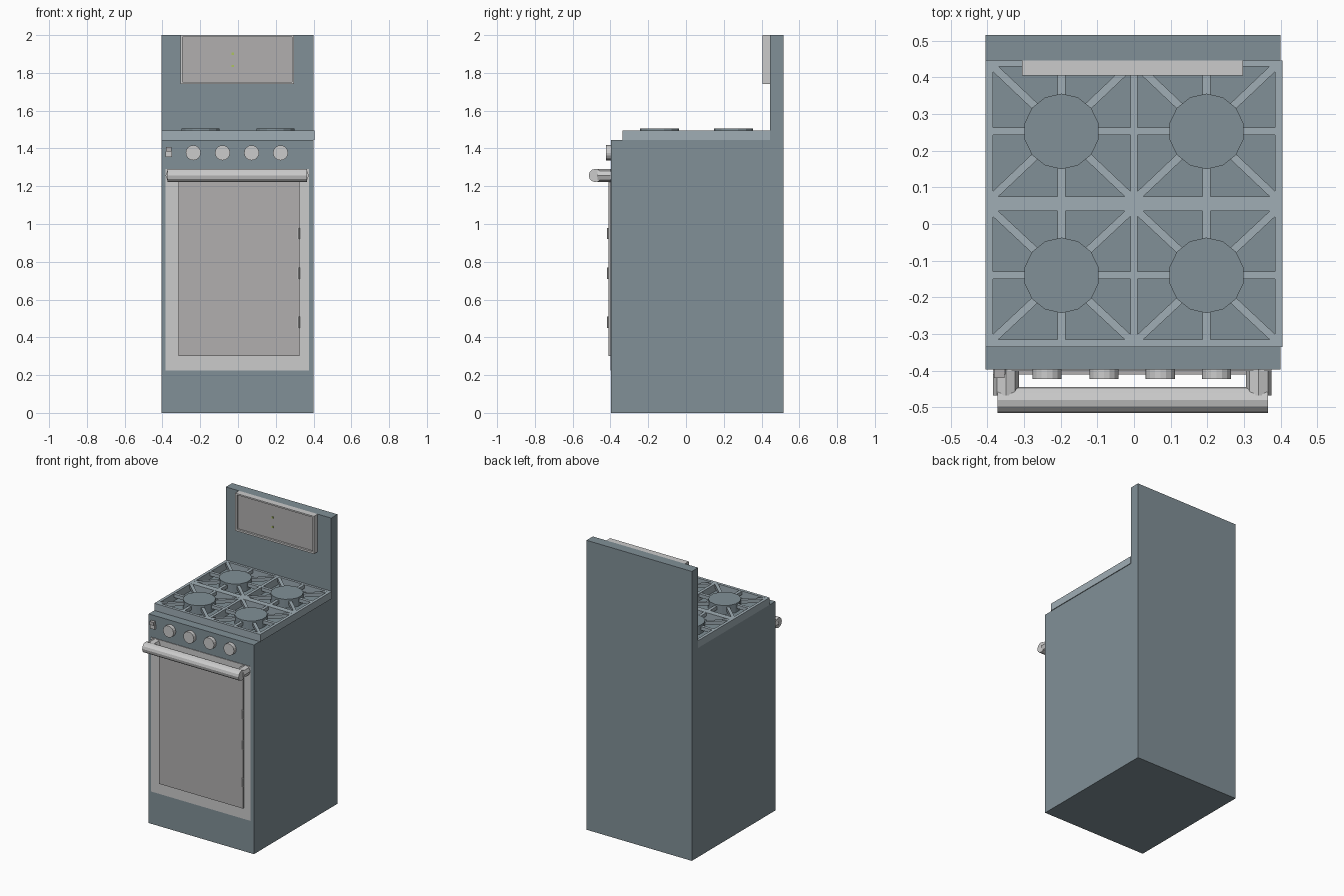
import bpy, bmesh, math
from mathutils import Matrix, Vector

if "Cube" in bpy.data.objects:
    bpy.data.objects.remove(bpy.data.objects["Cube"])


def material(name, rgb):
    m = bpy.data.materials.new(name)
    m.diffuse_color = (*rgb, 1)
    m.use_nodes = True
    m.node_tree.nodes["Principled BSDF"].inputs["Base Color"].default_value = m.diffuse_color
    return m


STEEL = material("blue_grey", (0.22, 0.28, 0.31))
GRATE = material("light_blue_grey", (0.35, 0.42, 0.46))
TRIM = material("pale_grey", (0.62, 0.65, 0.65))
GLASS = material("warm_grey", (0.44, 0.43, 0.43))
GREEN = material("display_green", (0.42, 0.55, 0.12))


def finish(name, bm, mat):
    me = bpy.data.meshes.new(name)
    bm.to_mesh(me)
    bm.free()
    me.materials.append(mat)
    ob = bpy.data.objects.new(name, me)
    bpy.context.collection.objects.link(ob)
    return ob


def add_box(bm, x0, x1, y0, y1, z0, z1):
    m = Matrix.Translation(((x0 + x1) / 2, (y0 + y1) / 2, (z0 + z1) / 2))
    bmesh.ops.create_cube(bm, size=1, matrix=m @ Matrix.Diagonal((x1 - x0, y1 - y0, z1 - z0, 1)))


def boxes(name, mat, *dims):
    bm = bmesh.new()
    for d in dims:
        add_box(bm, *d)
    return finish(name, bm, mat)


def cylinder(name, mat, a, b, r, sides, r2=None):
    """Cylinder from point a to point b."""
    a, b = Vector(a), Vector(b)
    d = b - a
    bm = bmesh.new()
    m = Matrix.Translation((a + b) / 2) @ d.to_track_quat('Z', 'Y').to_matrix().to_4x4()
    bmesh.ops.create_cone(bm, cap_ends=True, segments=sides, radius1=r,
                          radius2=r if r2 is None else r2, depth=d.length, matrix=m)
    return finish(name, bm, mat)


# Cabinet and tall back panel
boxes("cabinet", STEEL, (-0.405, 0.40, -0.397, 0.446, 0, 1.445))
boxes("back_panel", STEEL, (-0.405, 0.40, 0.446, 0.515, 0, 2.0))

# Hob frame: outer rim and centre cross
Z0, Z1 = 1.445, 1.495
boxes("hob_frame", GRATE,
      (-0.405, -0.385, -0.335, 0.446, Z0, Z1), (0.385, 0.405, -0.335, 0.446, Z0, Z1),
      (-0.01, 0.01, -0.315, 0.43, Z0, Z1),
      (-0.385, 0.385, -0.335, -0.315, Z0, Z1), (-0.385, 0.385, 0.43, 0.446, Z0, Z1),
      (-0.385, -0.01, 0.035, 0.075, Z0, Z1), (0.01, 0.385, 0.035, 0.075, Z0, Z1))

# Four burners, each with eight grate spokes reaching the frame
for i, (x0, x1) in enumerate(((-0.385, -0.01), (0.01, 0.385))):
    for j, (y0, y1) in enumerate(((-0.315, 0.035), (0.075, 0.43))):
        c = Vector(((x0 + x1) / 2, (y0 + y1) / 2, 0))
        cylinder(f"burner_{i}{j}", STEEL, (c.x, c.y, Z0), (c.x, c.y, 1.506), 0.103, 14)
        bm = bmesh.new()
        for sx in (-1, 0, 1):
            for sy in (-1, 0, 1):
                if sx == sy == 0:
                    continue
                v = Vector((sx * (x1 - x0) / 2, sy * (y1 - y0) / 2, 0))
                start = c + v.normalized() * 0.095
                mid, length = (start + c + v) / 2, v.length - 0.095
                m = (Matrix.Translation((mid.x, mid.y, 1.482))
                     @ Matrix.Rotation(math.atan2(v.y, v.x), 4, 'Z')
                     @ Matrix.Diagonal((length, 0.021, 0.024, 1)))
                bmesh.ops.create_cube(bm, size=1, matrix=m)
        finish(f"grate_spokes_{i}{j}", bm, GRATE)

# Control knobs and rocker switch
for i, x in enumerate((-0.237, -0.082, 0.072, 0.225)):
    cylinder(f"knob_{i}", TRIM, (x, -0.39, 1.377), (x, -0.423, 1.377), 0.04, 16)
boxes("switch_base", TRIM, (-0.385, -0.35, -0.41, -0.39, 1.355, 1.385))
boxes("switch_rocker", GLASS, (-0.382, -0.353, -0.42, -0.39, 1.385, 1.408))

# Oven door, glass and hinges
boxes("oven_door", TRIM, (-0.385, 0.375, -0.401, -0.39, 0.225, 1.29))
boxes("oven_glass", GLASS, (-0.315, 0.325, -0.411, -0.395, 0.30, 1.235))
for i, z in enumerate((0.48, 0.74, 0.95)):
    cylinder(f"hinge_{i}", TRIM, (0.321, -0.409, z - 0.03), (0.321, -0.409, z + 0.03), 0.008, 8)

# Door handle with two stand-offs
bar = cylinder("door_handle", TRIM, (-0.372, -0.48, 1.257), (0.365, -0.48, 1.257), 0.035, 12)
for side, x in (("left", -0.349), ("right", 0.34)):
    cylinder(f"handle_mount_{side}", TRIM, (x, -0.39, 1.257), (x, -0.468, 1.257), 0.035, 8)

# Clock: raised rim, recessed screen and two separator dots
boxes("clock_rim", TRIM,
      (-0.305, -0.293, 0.405, 0.447, 1.74, 2.0), (0.285, 0.297, 0.405, 0.447, 1.74, 2.0),
      (-0.293, 0.285, 0.405, 0.447, 1.74, 1.753), (-0.293, 0.285, 0.405, 0.447, 1.99, 2.0))
boxes("clock_screen", GLASS, (-0.293, 0.285, 0.418, 0.447, 1.753, 1.99))
boxes("clock_dots", GREEN, *[(-0.034, -0.022, 0.414, 0.42, z, z + 0.012) for z in (1.83, 1.895)])
